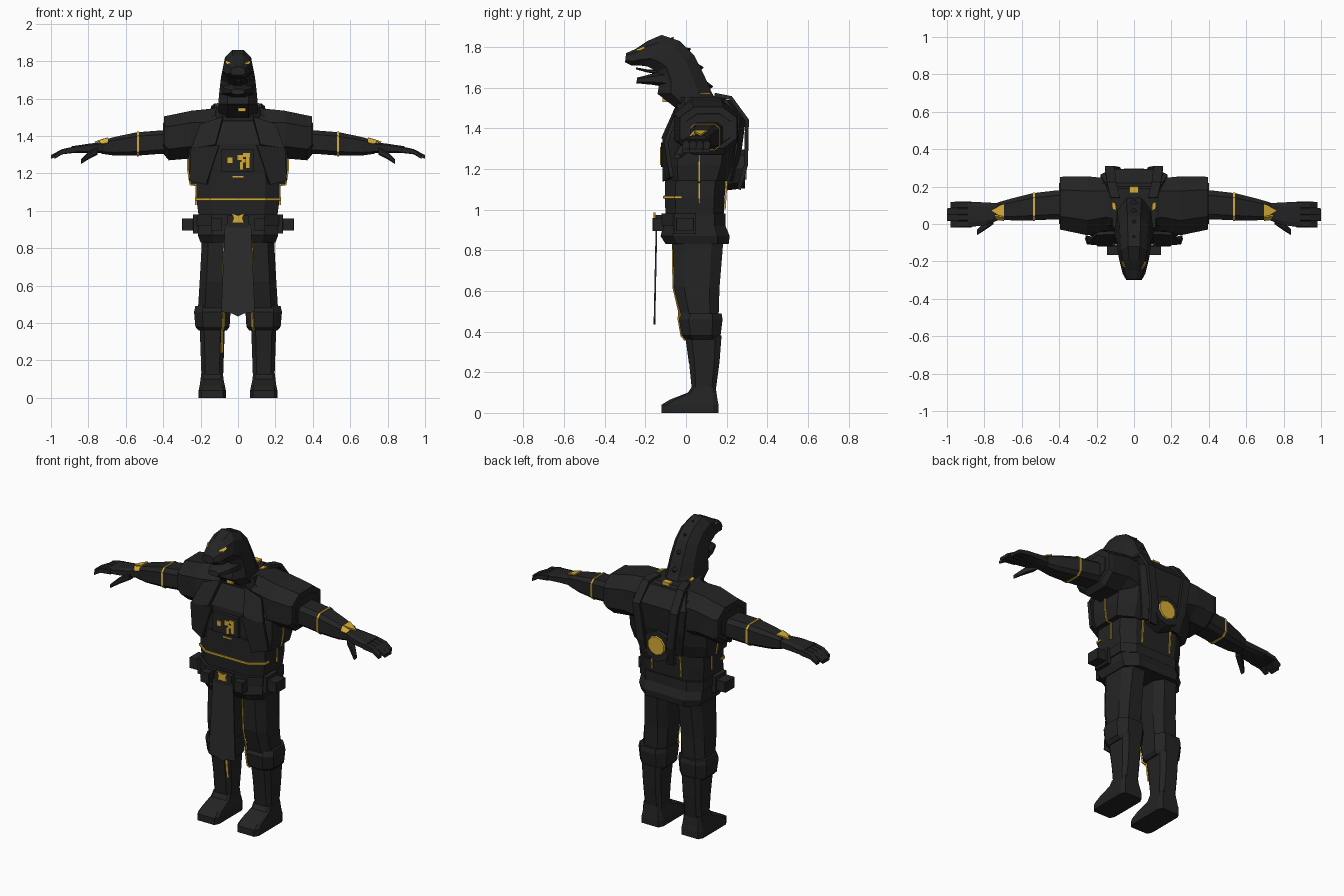
import bpy, bmesh, math
from mathutils import Vector

cube = bpy.data.objects.get("Cube")
if cube:
    bpy.data.objects.remove(cube, do_unlink=True)


def material(name, colour):
    m = bpy.data.materials.new(name)
    m.use_nodes = True
    m.diffuse_color = (*colour, 1)
    m.node_tree.nodes["Principled BSDF"].inputs["Base Color"].default_value = (*colour, 1)
    return m


CHARCOAL = material("charcoal", (.017, .017, .017))
CLOTH = material("grey cloth", (.025, .025, .025))
GOLD = material("gold", (.68, .42, .035))


def finish(name, bm, mat):
    bmesh.ops.recalc_face_normals(bm, faces=bm.faces)
    mesh = bpy.data.meshes.new(name)
    bm.to_mesh(mesh)
    bm.free()
    mesh.materials.append(mat)
    ob = bpy.data.objects.new(name, mesh)
    bpy.context.collection.objects.link(ob)
    return ob


def skin(name, rings, mat):
    """Join equal point rings into a closed faceted tube."""
    bm = bmesh.new()
    rows = [[bm.verts.new(p) for p in r] for r in rings]
    n = len(rows[0])
    for a, b in zip(rows, rows[1:]):
        for i in range(n):
            j = (i + 1) % n
            bm.faces.new((a[i], a[j], b[j], b[i]))
    bm.faces.new(rows[0])
    bm.faces.new(rows[-1])
    return finish(name, bm, mat)


def outline(c):
    """Square with chamfered corners, in the range -1 to 1."""
    k = 1 - c
    return [(1, -k), (1, k), (k, 1), (-k, 1), (-1, k), (-1, -k), (-k, -1), (k, -1)]


def loft(name, axis, sections, cut=.35, mat=CHARCOAL, side=1):
    """Each section: position on axis, then the two cross ranges."""
    rings = []
    for t, a0, a1, b0, b1 in sections:
        ring = []
        for u, v in outline(cut):
            a = (a0 + a1) / 2 + u * (a1 - a0) / 2
            b = (b0 + b1) / 2 + v * (b1 - b0) / 2
            x, y, z = (a, b, t) if axis == "z" else (t, a, b)
            ring.append((x * side, y, z))
        rings.append(ring)
    return skin(name, rings, mat)


def body(name, sections, cut=.35, mat=CHARCOAL):
    """Upright loft that is symmetric about x: height, half width, front, back."""
    return loft(name, "z", [(z, -w, w, f, b) for z, w, f, b in sections], cut, mat)


def box(name, x, y, z, mat=CHARCOAL, side=1):
    return loft(name, "z", [(z[0], *x, *y), (z[1], *x, *y)], .06, mat, side)


def thicken(ob, thick):
    mod = ob.modifiers.new("thickness", "SOLIDIFY")
    mod.thickness, mod.offset = thick, 0


def plate(name, points, mat=CHARCOAL, side=1, thick=.008):
    bm = bmesh.new()
    bm.faces.new([bm.verts.new((x * side, y, z)) for x, y, z in points])
    thicken(finish(name, bm, mat), thick)


def ribbon(name, points, step, mat=GOLD, side=1, thick=.008):
    """Strip along a path, widened by the step vector."""
    bm = bmesh.new()
    d = Vector(step) / 2
    rows = []
    for p in points:
        rows.append([bm.verts.new((q.x * side, q.y, q.z)) for q in (Vector(p) - d, Vector(p) + d)])
    for a, b in zip(rows, rows[1:]):
        bm.faces.new((a[0], a[1], b[1], b[0]))
    thicken(finish(name, bm, mat), thick)


def disc(name, radius, y, z, depth, mat, sides=8):
    bm = bmesh.new()
    bmesh.ops.create_cone(bm, cap_ends=True, segments=sides, radius1=radius, radius2=radius * .9, depth=depth)
    for v in bm.verts:
        v.co = Vector((v.co.x, y + v.co.z, z + v.co.y))
    return finish(name, bm, mat)


def profile_loft(name, sections, taper=.0):
    """Bent loft: lower and upper edge points in the yz plane, and half width."""
    rings = []
    for (y0, z0), (y1, z1), w in sections:
        ring = []
        for u, v in outline(.5):
            h = (v + 1) / 2
            ring.append((u * w * (1 - taper * h), y0 + (y1 - y0) * h, z0 + (z1 - z0) * h))
        rings.append(ring)
    return skin(name, rings, CHARCOAL)


# Reptile head with hooded neck
spine = [(.17, 1.5), (.125, 1.58), (.09, 1.66), (.04, 1.76), (-.03, 1.83), (-.12, 1.86), (-.19, 1.83), (-.25, 1.79), (-.295, 1.77)]
throat = [(-.05, 1.5), (-.14, 1.57), (-.13, 1.63), (-.14, 1.68), (-.16, 1.69), (-.19, 1.705), (-.23, 1.71), (-.27, 1.71), (-.3, 1.725)]
widths = [.112, .114, .108, .1, .096, .09, .078, .066, .045]
profile_loft("head_and_neck", list(zip(throat, spine, widths)), .3)
profile_loft("lower_jaw", [((-.08, 1.6), (-.08, 1.69), .09), ((-.17, 1.615), (-.17, 1.668), .07),
                           ((-.245, 1.622), (-.24, 1.65), .035)])
profile_loft("tongue", [((-.1, 1.66), (-.1, 1.69), .03), ((-.19, 1.675), (-.19, 1.69), .025),
                        ((-.245, 1.69), (-.245, 1.7), .012)])

# Crest of small spikes down the neck
for i, (p, q) in enumerate(zip(spine[:5], spine[1:6])):
    base = Vector((0, *p)).lerp(Vector((0, *q)), .5)
    along = Vector((0, q[0] - p[0], q[1] - p[1])).normalized()
    out = Vector((0, along.z, -along.y))
    size = .036 - .005 * i
    tip = base + out * size * .6 - along * size * .7
    ring = [base + d - out * .012 for d in (along * size, Vector((size, 0, 0)), -along * size, Vector((-size, 0, 0)))]
    skin("crest_spike", [ring, [tip + (r - base) * .1 for r in ring]], CHARCOAL)

# Torso layers
body("jacket_hem", [(.83, .2, -.1, .21), (.87, .215, -.125, .215), (.93, .21, -.11, .19)])
body("belt", [(.92, .218, -.12, .195), (.98, .218, -.12, .195)])
body("jacket", [(.97, .21, -.1, .185), (1.06, .222, -.105, .19), (1.2, .22, -.1, .2)])
body("vest", [(1.14, .252, -.09, .2), (1.22, .265, -.1, .23), (1.36, .262, -.1, .25),
              (1.5, .22, -.01, .23), (1.555, .12, .0, .19)])
body("collar", [(1.48, .13, -.04, .2), (1.555, .115, -.05, .17)])
body("backpack", [(1.14, .12, .15, .23), (1.3, .16, .15, .275), (1.45, .18, .12, .295), (1.54, .14, .1, .22)])
disc("pack_housing", .105, .245, 1.2, .09, CHARCOAL)
disc("pack_light", .062, .292, 1.205, .009, GOLD, 10)

# Chest panel with raised marks
box("chest_panel", (-.09, .085), (-.122, -.09), (1.21, 1.33))
for x, z, w, h in [(-.042, 1.27, .026, .03), (.012, 1.285, .03, .028), (.045, 1.298, .036, .02),
                   (.018, 1.24, .016, .04), (.052, 1.26, .02, .06), (.03, 1.268, .02, .02)]:
    box("panel_mark", (x - w / 2, x + w / 2), (-.128, -.12), (z - h / 2, z + h / 2), GOLD)
box("panel_dash", (-.03, .03), (-.105, -.098), (1.178, 1.186), GOLD)
box("collar_clasp", (0, .042), (-.115, -.04), (1.53, 1.558), GOLD)
box("nape_clasp", (-.025, .025), (.165, .2), (1.545, 1.565), GOLD)
ribbon("waist_trim", [(-.227, -.02, 1.062), (-.227, -.054, 1.062), (-.148, -.11, 1.062), (.148, -.11, 1.062),
                      (.227, -.054, 1.062), (.227, -.02, 1.062)], (0, 0, .012))

# Tabard and buckle
plate("tabard", [(-.07, -.145, .93), (.07, -.145, .93), (.09, -.155, .46), (.03, -.155, .45),
                 (.0, -.155, .435), (-.03, -.155, .45), (-.09, -.155, .46)], CLOTH)
box("tabard_loop", (-.06, .06), (-.15, -.11), (.91, .975))
plate("buckle", [(-.034, -.155, .987), (0, -.155, .975), (.034, -.155, .987), (.024, -.155, .96),
                 (.032, -.155, .935), (-.032, -.155, .935), (-.024, -.155, .96)], GOLD)

for side, label in ((1, "left_"), (-1, "right_")):
    # Eyes
    plate(label + "eye", [(.034, -.24, 1.785), (.058, -.205, 1.802), (.066, -.2, 1.793), (.052, -.235, 1.775)], GOLD, side, .009)

    # Shoulder armour and chest lapels
    loft(label + "shoulder", "x", [(.1, -.02, .24, 1.24, 1.55), (.25, -.06, .255, 1.28, 1.535), (.37, -.035, .255, 1.27, 1.51),
                                   (.395, -.03, .25, 1.3, 1.505)], .5, side=side)
    loft(label + "shoulder_rim", "x", [(.38, .0, .22, 1.31, 1.48), (.4, .0, .22, 1.32, 1.47)], .5, side=side)
    plate(label + "lapel", [(.08, -.045, 1.5), (.2, -.05, 1.46), (.25, -.1, 1.33), (.12, -.112, 1.35)], side=side, thick=.02)
    plate(label + "side_panel", [(.1, -.106, 1.35), (.25, -.1, 1.34), (.26, -.07, 1.16), (.17, -.106, 1.14)], side=side, thick=.02)

    # Pack straps and jacket piping
    ribbon(label + "pack_strap", [(.08, .26, 1.1), (.1, .295, 1.22), (.13, .3, 1.44), (.12, .22, 1.55), (.1, .14, 1.565)],
           (.05, 0, 0), CHARCOAL, side, .02)
    ribbon(label + "side_piping", [(.225, .065, 1.03), (.225, .065, 1.135), (.256, .065, 1.14), (.268, .065, 1.22),
                                   (.268, .065, 1.28)], (0, .009, 0), side=side)
    ribbon(label + "back_piping", [(.1, .191, 1), (.1, .203, 1.18)], (.009, 0, 0), side=side)
    plate(label + "collar_mark", [(.095, .07, 1.573), (.115, .08, 1.57), (.118, .12, 1.57), (.098, .11, 1.573)], GOLD, side)

    # Belt pouches
    box(label + "hip_pouch", (.23, .3), (-.05, .04), (.895, .96), side=side)
    box(label + "hip_pouch_mount", (.2, .24), (-.06, .05), (.88, .98), side=side)
    box(label + "front_pouch", (.085, .145), (-.165, -.1), (.895, .96), side=side)

    # Sleeve, gold cuff band and wrist chevron
    loft(label + "arm", "x", [(.34, .02, .18, 1.3, 1.43), (.41, .025, .18, 1.305, 1.43), (.54, .02, .165, 1.295, 1.42),
                              (.66, .02, .135, 1.295, 1.395), (.73, .025, .115, 1.305, 1.375)], side=side)
    loft(label + "arm_band", "x", [(.53, .017, .169, 1.292, 1.425), (.541, .016, .168, 1.291, 1.424)], mat=GOLD, side=side)
    plate(label + "wrist_top_mark", [(.695, .108, 1.388), (.695, .04, 1.388), (.73, .05, 1.378), (.765, .072, 1.366), (.73, .09, 1.378)],
          GOLD, side, .009)
    plate(label + "wrist_front_mark", [(.695, .04, 1.388), (.695, .02, 1.362), (.73, .025, 1.355), (.745, .045, 1.374)],
          GOLD, side, .009)
    loft(label + "palm", "x", [(.7, .03, .11, 1.31, 1.37), (.79, -.005, .115, 1.31, 1.36), (.89, -.018, .12, 1.308, 1.345)], side=side)
    loft(label + "thumb", "x", [(.75, .0, .05, 1.3, 1.34), (.8, -.035, .01, 1.275, 1.315), (.84, -.06, -.03, 1.25, 1.275)], side=side)
    for i in range(4):
        y = -.018 + i * .034
        reach = .98 + .02 * (i in (1, 2))
        loft(label + "finger", "x", [(.87, y, y + .036, 1.31, 1.345), (.94, y, y + .036, 1.302, 1.33),
                                     (reach, y, y + .034, 1.278, 1.298)], .25, side=side)

    # Trouser leg, knee guard and boot
    loft(label + "thigh", "z", [(.88, .03, .195, -.07, .185), (.8, .04, .195, -.065, .18), (.62, .045, .205, -.06, .165),
                                (.46, .05, .215, -.02, .16)], .45, side=side)
    loft(label + "knee_guard", "z", [(.49, .045, .228, -.02, .175), (.46, .04, .235, -.035, .18), (.38, .045, .228, -.02, .17),
                                     (.36, .06, .21, .0, .165)], .45, side=side)
    loft(label + "shin", "z", [(.38, .07, .205, -.005, .175), (.25, .075, .2, .015, .165), (.1, .08, .195, .03, .145)], side=side)
    loft(label + "boot", "z", [(0, .065, .21, -.12, .16), (.04, .065, .21, -.12, .16), (.065, .07, .205, -.08, .155),
                               (.1, .078, .2, .01, .15), (.13, .08, .197, .03, .145)], .2, side=side)
    ribbon(label + "leg_piping", [(.071, -.063, .84), (.074, -.061, .8), (.076, -.06, .62), (.078, -.032, .5),
                                  (.076, -.034, .46), (.078, -.02, .38), (.085, -.003, .36)], (.009, -.009, 0), side=side)

# Longer piping on one shin
ribbon("right_shin_piping", [(.084, .006, .36), (.086, .022, .24)], (.009, -.009, 0), side=-1)
